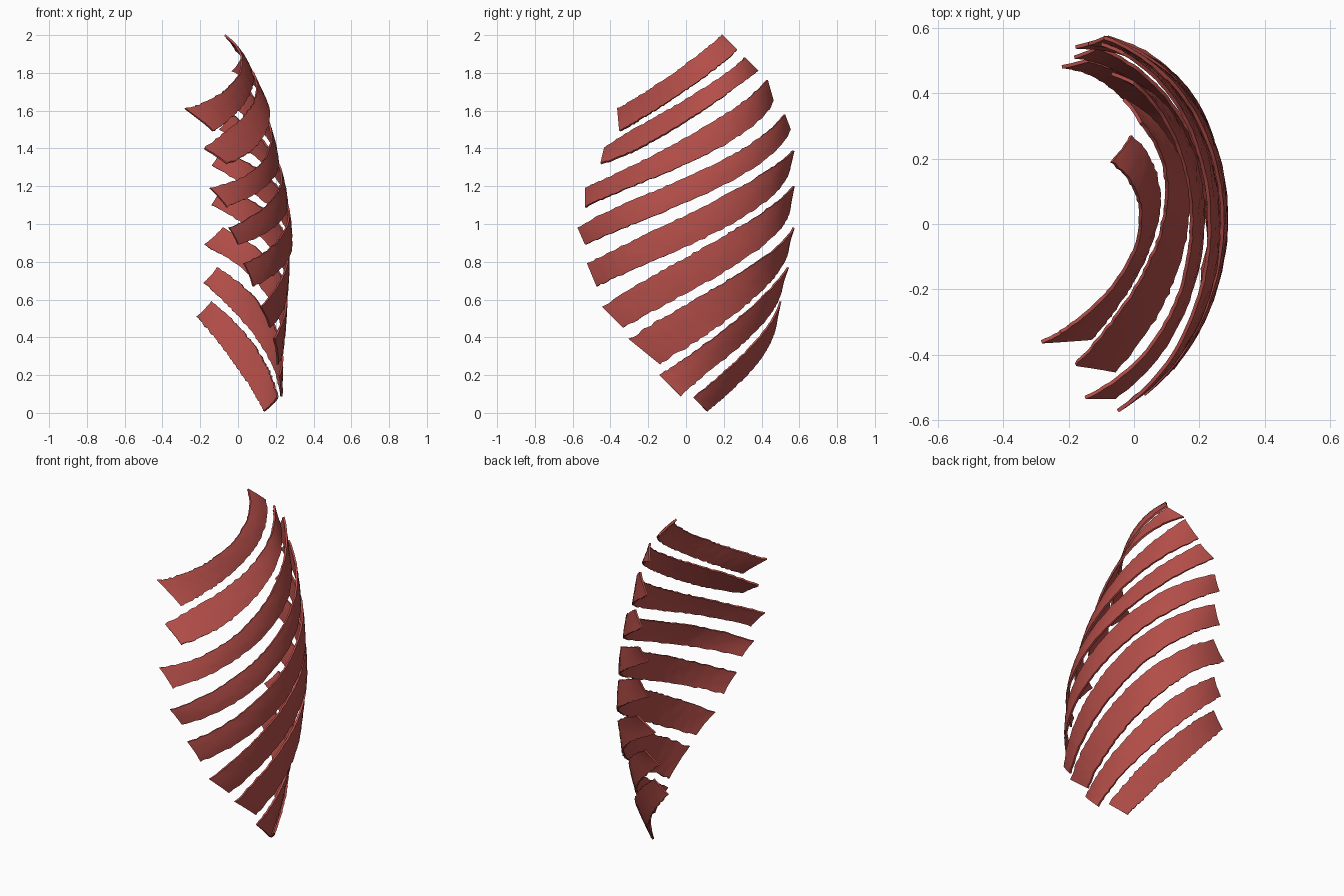
import bpy, bmesh, random
from mathutils import Vector

random.seed(4)
if "Cube" in bpy.data.objects:
    bpy.data.objects.remove(bpy.data.objects["Cube"])

LENGTH_STEPS, WIDTH_STEPS, THICKNESS = 56, 6, 0.011

# Muscle red
red = bpy.data.materials.new("muscle_red")
red.use_nodes = True
colour = (0.45, 0.075, 0.065, 1)
red.diffuse_color = colour
bsdf = next(n for n in red.node_tree.nodes if n.type == 'BSDF_PRINCIPLED')
bsdf.inputs["Base Color"].default_value = colour
bsdf.inputs["Roughness"].default_value = 0.7


def edge_curve(points):
    """Smooth cubic through four points, timed by the distance between them."""
    points = [Vector(p) for p in points]
    knots = [0.0]
    for a, b in zip(points, points[1:]):
        knots.append(knots[-1] + (b - a).length)

    def at(t):
        result = Vector()
        for i, point in enumerate(points):
            weight = 1.0
            for j, knot in enumerate(knots):
                if j != i:
                    weight *= (t * knots[-1] - knot) / (knots[i] - knot)
            result += weight * point
        return result
    return at


def strip(name, upper, lower):
    """Curved muscle band between an upper and a lower edge, front to back."""
    bm = bmesh.new()
    upper_at, lower_at = edge_curve(upper), edge_curve(lower)
    rows = []
    for i in range(LENGTH_STEPS + 1):
        t = i / LENGTH_STEPS
        top, bottom = upper_at(t), lower_at(t)
        ragged_top = random.uniform(-0.03, 0.03)
        ragged_bottom = random.uniform(-0.03, 0.03)
        row = []
        for j in range(WIDTH_STEPS + 1):
            s = j / WIDTH_STEPS
            across = s + ragged_top * (1 - s) ** 4 + ragged_bottom * s ** 4
            point = top.lerp(bottom, across)
            # slight swelling along the middle and faint fibre ripples
            point.x += 0.02 * s * (1 - s) + random.uniform(-0.0015, 0.0015)
            row.append(bm.verts.new(point))
        rows.append(row)
    for a, b in zip(rows, rows[1:]):
        for j in range(WIDTH_STEPS):
            bm.faces.new((a[j], a[j + 1], b[j + 1], b[j]))
    bmesh.ops.recalc_face_normals(bm, faces=bm.faces)
    mesh = bpy.data.meshes.new(name)
    bm.to_mesh(mesh)
    bm.free()
    mesh.materials.append(red)
    obj = bpy.data.objects.new(name, mesh)
    bpy.context.collection.objects.link(obj)
    solid = obj.modifiers.new("thickness", 'SOLIDIFY')
    solid.thickness = THICKNESS
    solid.offset = 0
    bpy.ops.object.select_all(action='DESELECT')
    obj.select_set(True)
    bpy.context.view_layer.objects.active = obj
    bpy.ops.object.modifier_apply(modifier=solid.name)
    bpy.ops.object.shade_smooth_by_angle(angle=0.9)


# Bands from the top of the chest to the bottom
strip("first_rib_muscle",
      [(-.28, -.36, 1.61), (-.11, -.24, 1.68), (.02, .02, 1.86), (-.07, .19, 2.0)],
      [(-.13, -.35, 1.49), (-.02, -.2, 1.58), (.075, .1, 1.78), (-.01, .27, 1.92)])
strip("second_rib_muscle",
      [(-.18, -.43, 1.4), (-.06, -.29, 1.49), (.1, .1, 1.72), (.02, .31, 1.88)],
      [(-.06, -.45, 1.32), (.06, -.29, 1.38), (.14, .19, 1.67), (-.03, .38, 1.81)])
strip("third_rib_muscle",
      [(-.15, -.53, 1.19), (.06, -.36, 1.27), (.14, .22, 1.59), (.0, .43, 1.76)],
      [(-.06, -.53, 1.09), (.12, -.33, 1.18), (.17, .24, 1.44), (-.07, .46, 1.65)])
strip("fourth_rib_muscle",
      [(-.05, -.57, .98), (.13, -.38, 1.08), (.18, .27, 1.38), (-.03, .52, 1.58)],
      [(0, -.53, .89), (.17, -.35, .97), (.2, .28, 1.25), (-.1, .55, 1.5)])
strip("fifth_rib_muscle",
      [(.03, -.52, .79), (.2, -.3, .9), (.2, .31, 1.21), (-.09, .57, 1.39)],
      [(.08, -.47, .67), (.23, -.25, .77), (.2, .34, 1.06), (-.14, .55, 1.31)])
strip("sixth_rib_muscle",
      [(.12, -.44, .56), (.23, -.2, .71), (.18, .37, 1.04), (-.09, .57, 1.2)],
      [(.17, -.33, .45), (.25, -.08, .59), (.17, .4, .88), (-.14, .55, 1.1)])
strip("seventh_rib_muscle",
      [(.19, -.3, .39), (.25, -.06, .54), (.15, .42, .83), (-.08, .57, .98)],
      [(.21, -.14, .26), (.24, .07, .39), (.1, .44, .69), (-.18, .54, .89)])
strip("eighth_rib_muscle",
      [(.22, -.14, .2), (.23, .08, .35), (.08, .41, .62), (-.11, .54, .77)],
      [(.23, -.03, .09), (.18, .17, .26), (.03, .41, .48), (-.18, .51, .69)])
strip("ninth_rib_muscle",
      [(.21, .04, .08), (.15, .24, .25), (.02, .42, .44), (-.14, .5, .59)],
      [(.14, .11, .01), (.05, .28, .16), (-.07, .42, .33), (-.22, .48, .51)])
